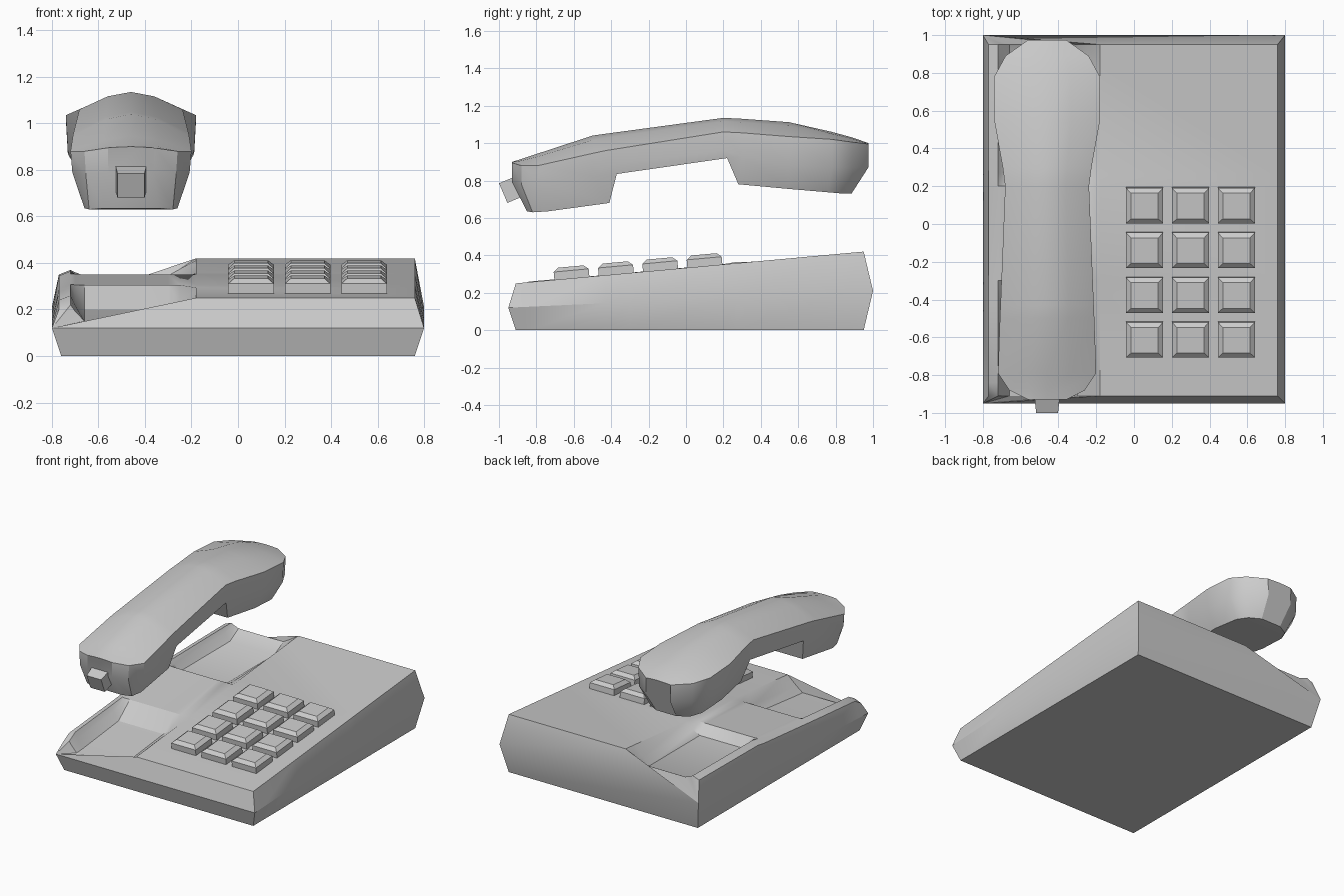
import bpy, bmesh, math

if "Cube" in bpy.data.objects:
    bpy.data.objects.remove(bpy.data.objects["Cube"])


def lerp(a, b, t):
    return a + (b - a) * t


def loft(name, rings, split_ends=False, smooth=True):
    """Skin closed rings of points and cap both ends."""
    bm = bmesh.new()
    vr = [[bm.verts.new(p) for p in r] for r in rings]
    n = len(vr[0])
    for a, b in zip(vr, vr[1:]):
        for i in range(n):
            bm.faces.new((a[i], a[(i + 1) % n], b[(i + 1) % n], b[i]))
    for r in (vr[0], vr[-1]):
        if split_ends:  # ring starts bottom, mid ... ends mid, bottom
            bm.faces.new((r[0], r[1], r[-2], r[-1]))
            caps = [bm.faces.new(r[1:-1])]
            bmesh.ops.triangulate(bm, faces=caps)
        else:
            bm.faces.new(r)
    bmesh.ops.recalc_face_normals(bm, faces=bm.faces)
    me = bpy.data.meshes.new(name)
    bm.to_mesh(me)
    bm.free()
    ob = bpy.data.objects.new(name, me)
    bpy.context.collection.objects.link(ob)
    if smooth:
        bpy.ops.object.select_all(action='DESELECT')
        ob.select_set(True)
        bpy.context.view_layer.objects.active = ob
        bpy.ops.object.shade_smooth_by_angle(angle=math.radians(30))
    return ob


def panel_z(y):
    return lerp(0.25, 0.42, (y + 0.91) / 1.86)


# Sloping base with two cradle hollows: y, floor height, rim height
stations = [(-0.91, 0.15, 0.22), (-0.84, 0.155, 0.26), (-0.43, 0.20, 0.295),
            (-0.30, 0.305, 0.307), (0.20, 0.351, 0.353), (0.27, 0.29, 0.365),
            (0.85, 0.29, 0.37), (0.95, 0.345, 0.37)]
rings = []
for y, floor, rim in stations:
    top = panel_z(y)
    ym = {-0.91: -0.95, 0.95: 1.0}.get(y, y)
    zm = lerp(0.12, 0.21, (ym + 0.95) / 1.95)
    rings.append([(0.76, y, 0), (0.80, ym, zm), (0.76, y, top), (-0.18, y, top),
                  (-0.25, y, lerp(top, floor, 0.62)), (-0.30, y, floor),
                  (-0.66, y, floor), (-0.70, y, lerp(floor, rim, 0.6)),
                  (-0.72, y, rim), (-0.77, y, rim - 0.02),
                  (-0.80, ym, zm), (-0.76, y, 0)])
loft("phone_base", rings, split_ends=True)

# Keypad, three by four bevelled keys lying on the slope
slope = math.atan2(0.17, 1.86)
for row in range(4):
    for col in range(3):
        y = -0.61 + 0.237 * row
        layers = []
        for inset, z in ((0, -0.01), (0, 0.042), (0.026, 0.063)):
            hx, hy = 0.098 - inset, 0.094 - inset
            layers.append([(-hx, -hy, z), (hx, -hy, z), (hx, hy, z), (-hx, hy, z)])
        key = loft(f"key_{row + 1}_{col + 1}", layers, smooth=False)
        key.location = (0.056 + 0.243 * col, y, panel_z(y))
        key.rotation_euler.x = slope

# Handset: top y, crown z, shoulder z, half width, belly z, then bottom y, z, half width
sections = [(-0.93, 0.90, 0.895, 0.10, 0.79, -0.85, 0.635, 0.12),
            (-0.88, 0.915, 0.88, 0.20, 0.78, -0.82, 0.63, 0.18),
            (-0.79, 0.945, 0.88, 0.26, 0.79, -0.74, 0.635, 0.20),
            (-0.50, 1.04, 0.945, 0.25, 0.82, -0.41, 0.68, 0.19),
            (-0.43, 1.05, 0.96, 0.247, 0.88, -0.37, 0.835, 0.225),
            (0.20, 1.135, 1.06, 0.222, 0.96, 0.22, 0.92, 0.21),
            (0.30, 1.13, 1.055, 0.235, 0.93, 0.28, 0.78, 0.18),
            (0.55, 1.112, 1.035, 0.28, 0.88, 0.55, 0.755, 0.21),
            (0.78, 1.06, 1.02, 0.28, 0.87, 0.76, 0.737, 0.20),
            (0.89, 1.03, 1.005, 0.22, 0.87, 0.84, 0.73, 0.16),
            (0.975, 1.0, 0.995, 0.10, 0.87, 0.885, 0.73, 0.08)]
cx = -0.46
rings = []
for y, crown, shoulder, w, belly, yb, zb, wb in sections:
    half = [(0.45 * w, y, lerp(crown, shoulder, 0.25)), (w, y, shoulder),
            (0.97 * w, y, belly), (wb, yb, zb)]
    rings.append([(cx, y, crown)] + [(cx + x, yy, z) for x, yy, z in half]
                 + [(cx - x, yy, z) for x, yy, z in reversed(half)])
loft("handset", rings)

# Cord plug at the front of the handset
plug = []
for y, h in ((-0.06, 0.058), (0.06, 0.07)):
    plug.append([(-h, y, -0.057), (h, y, -0.057), (h, y, 0.057), (-h, y, 0.057)])
plug = loft("cord_plug", plug, smooth=False)
plug.location = (cx, -0.922, 0.756)
plug.rotation_euler.x = math.radians(23)
